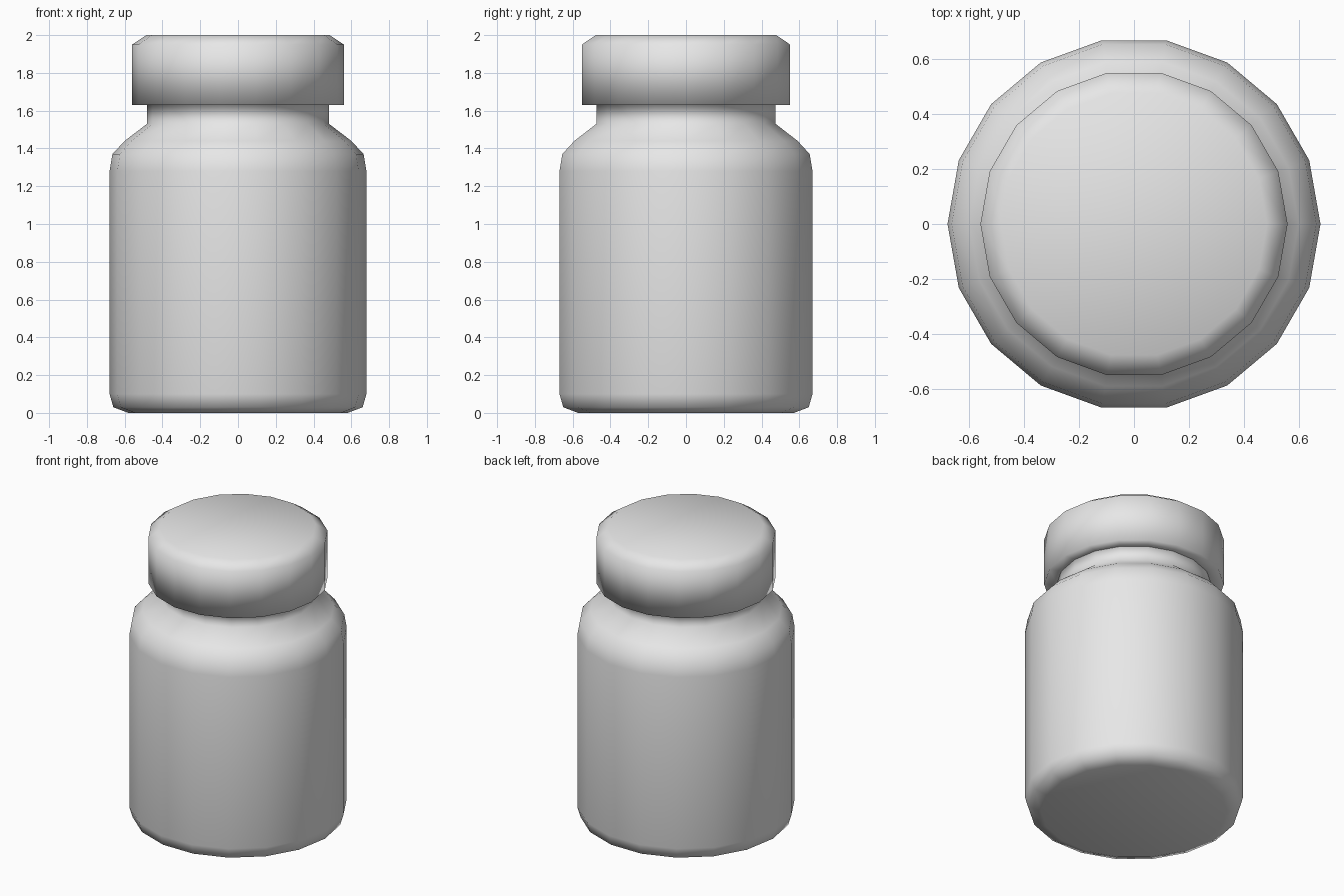
import bpy
import bmesh
from math import cos, sin, tau

SIDES = 18

if "Cube" in bpy.data.objects:
    bpy.data.objects.remove(bpy.data.objects["Cube"])

# Single plain grey
grey = bpy.data.materials.new("light grey")
grey.use_nodes = True
colour = (0.8, 0.8, 0.8, 1)
grey.diffuse_color = colour
grey.node_tree.nodes["Principled BSDF"].inputs["Base Color"].default_value = colour


def lathe(name, profile):
    """Turn an (radius, height) profile into a smooth, capped solid."""
    bm = bmesh.new()
    rings = []
    for r, z in profile:
        rings.append([bm.verts.new((r * cos(tau * i / SIDES), r * sin(tau * i / SIDES), z))
                      for i in range(SIDES)])
    for low, high in zip(rings, rings[1:]):
        for i in range(SIDES):
            j = (i + 1) % SIDES
            bm.faces.new((low[i], low[j], high[j], high[i]))
    bm.faces.new(rings[0][::-1])
    bm.faces.new(rings[-1])
    for face in bm.faces:
        face.smooth = True
    mesh = bpy.data.meshes.new(name)
    bm.to_mesh(mesh)
    bm.free()
    mesh.materials.append(grey)
    obj = bpy.data.objects.new(name, mesh)
    bpy.context.collection.objects.link(obj)
    return obj


# Jar body: chamfered base, straight wall, rounded shoulder, neck and a rim tucked in the lid
lathe("jar_body", [
    (0.58, 0), (0.66, 0.03), (0.68, 0.1), (0.68, 1.28),
    (0.665, 1.37), (0.6, 1.44), (0.482, 1.53), (0.482, 1.63), (0.54, 1.64),
])

# Lid: flat underside, straight wall, chamfered top
lathe("lid", [(0.48, 1.63), (0.56, 1.63), (0.56, 1.95), (0.485, 2)])
